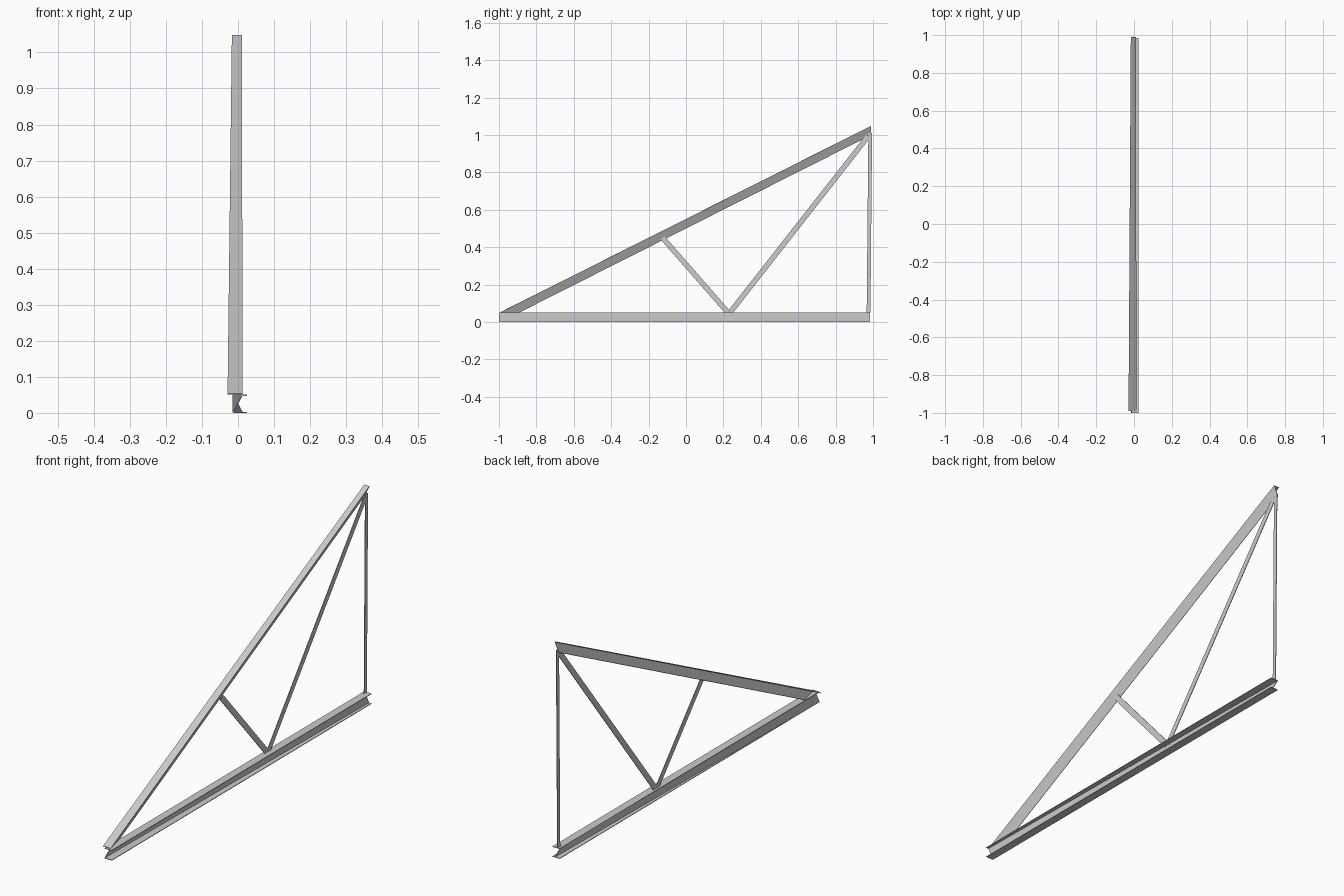
import bpy
from mathutils import Vector

if "Cube" in bpy.data.objects:
    bpy.data.objects.remove(bpy.data.objects["Cube"])

T = 0.003  # sheet thickness


def sheet(name, quads):
    """Thin folded sheet made from quads of corner points."""
    verts, faces = [], []
    for q in quads:
        idx = []
        for p in q:
            p = tuple(p)
            if p not in verts:
                verts.append(p)
            idx.append(verts.index(p))
        faces.append(idx)
    me = bpy.data.meshes.new(name)
    me.from_pydata(verts, [], faces)
    ob = bpy.data.objects.new(name, me)
    bpy.context.collection.objects.link(ob)
    m = ob.modifiers.new("thickness", 'SOLIDIFY')
    m.thickness = T
    m.offset = 0
    return ob


def bar(name, a, b, width, x=(-0.002, -0.002)):
    """Flat brace between two (y, z) points."""
    a, b = Vector(a), Vector(b)
    d = (b - a).normalized()
    n = Vector((-d.y, d.x)) * width / 2
    pts = [(x[0], *(a + n)), (x[0], *(a - n)), (x[1], *(b - n)), (x[1], *(b + n))]
    return sheet(name, [pts])


# Bottom chord: slightly twisted web between two flat flanges
y0, y1, lo, hi = -1.0, 0.985, T / 2, 0.049
for name, z in (("bottom_chord_lower_flange", lo), ("bottom_chord_upper_flange", hi)):
    sheet(name, [[(-0.014, y0, z), (0.025, y0, z), (0.025, y1, z), (-0.014, y1, z)]])
sheet("bottom_chord_web", [[(-0.014, y0, lo), (0.012, y0, hi),
                            (-0.014, y1, hi), (0.012, y1, lo)]])

# Top chord: sloping flange folded into a leaning web
near_l, near_r = (-0.029, -0.99, 0.052), (0.012, -0.99, 0.052)
far_l, far_r = (-0.017, 0.99, 1.047), (0.010, 0.99, 1.047)
sheet("top_chord", [
    [near_l, near_r, far_r, far_l],
    [near_r, (-0.012, -0.89, 0.052), (-0.012, 0.99, 1.0), far_r],
])

# Bracing inside the triangle
bar("short_diagonal", (-0.125, 0.45), (0.225, 0.05), 0.028)
bar("long_diagonal", (0.235, 0.05), (0.975, 0.995), 0.028)
bar("end_post", (0.976, 0.05), (0.985, 1.01), 0.02)
